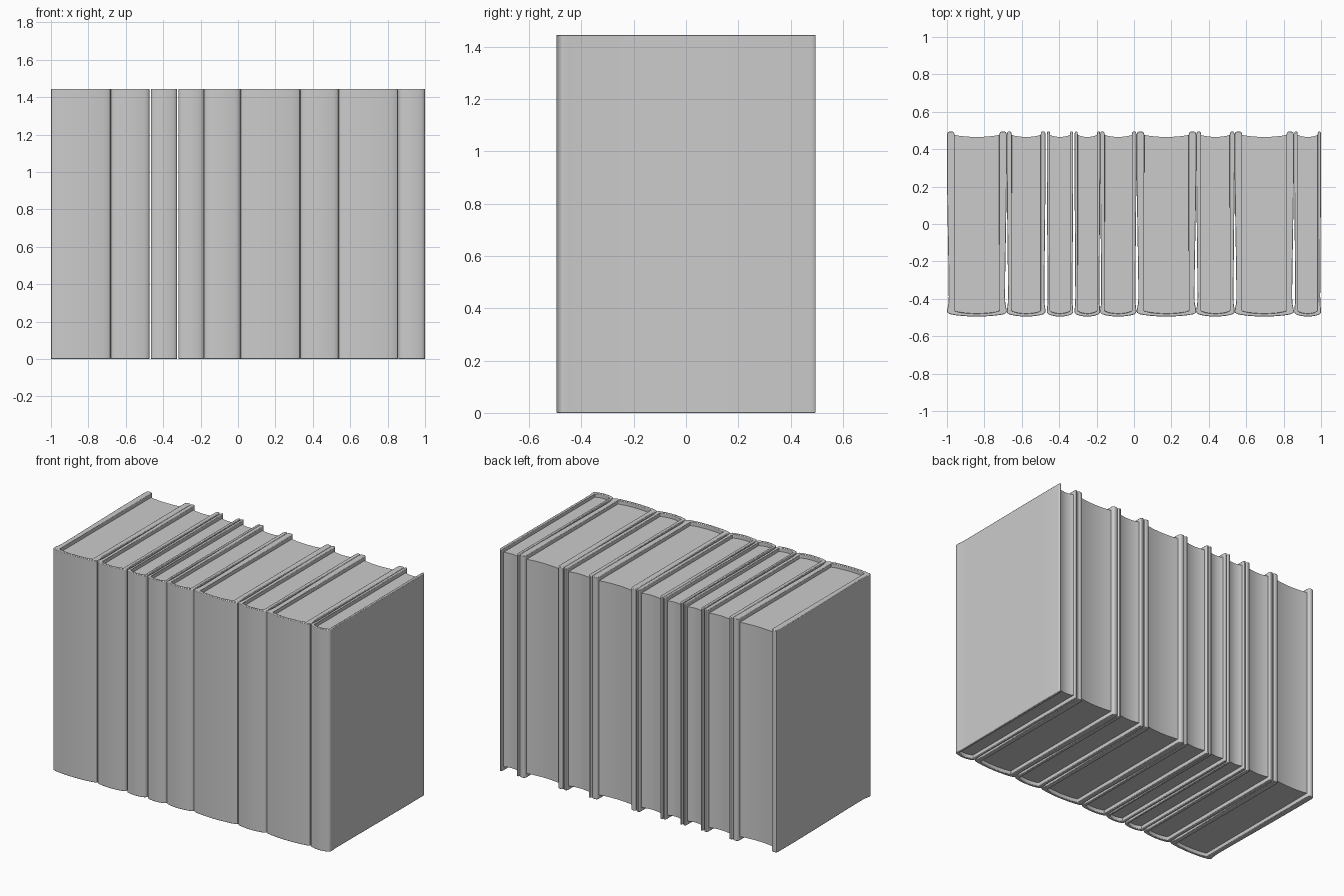
import bpy, bmesh

if "Cube" in bpy.data.objects:
    bpy.data.objects.remove(bpy.data.objects["Cube"])

HEIGHT = 1.445
RECESS = 0.025  # page block set in from cover at top and bottom

# left and right limits of each book along the row
BOOKS = [(-1.0, -0.68), (-0.68, -0.473), (-0.466, -0.325), (-0.318, -0.181),
         (-0.181, 0.013), (0.014, 0.333), (0.333, 0.538), (0.538, 0.855), (0.857, 1.0)]

# right half of the cover section (x as a fraction of book width, y in units):
# rounded spine, hinge hollow, board, rounded fore edge, back along the inside
COVER = [(0, -0.495), (0.13, -0.494), (0.26, -0.491), (0.37, -0.487), (0.45, -0.482),
         (0.49, -0.475), (0.5, -0.466), (0.492, -0.45), (0.475, -0.425), (0.47, -0.39),
         (0.474, -0.25), (0.485, -0.05), (0.495, 0.15), (0.5, 0.3), (0.5, 0.478),
         (0.488, 0.49), (0.46, 0.495), (0.41, 0.495), (0.385, 0.49), (0.372, 0.478),
         (0.372, 0.3), (0.375, -0.465), (0.26, -0.473), (0.13, -0.477), (0, -0.479)]

# right half of the page block section: convex at the spine, concave at the fore edge
PAGES = [(0, -0.484), (0.2, -0.48), (0.4, -0.47), (0.42, 0.478), (0.372, 0.476),
         (0.28, 0.471), (0.19, 0.468), (0.1, 0.466), (0, 0.465)]


def extrude_section(name, half, x0, x1, z0, z1, bevel=0):
    """Mirror a half section, stretch it to the book width and extrude it upward."""
    mid, w = (x0 + x1) / 2, x1 - x0
    section = half + [(-x, y) for x, y in reversed(half) if x > 0]
    bm = bmesh.new()
    face = bm.faces.new([bm.verts.new((mid + x * w, y, z0)) for x, y in section])
    top = bmesh.ops.extrude_face_region(bm, geom=[face], use_keep_orig=True)["geom"]
    bmesh.ops.translate(bm, vec=(0, 0, z1 - z0),
                        verts=[g for g in top if isinstance(g, bmesh.types.BMVert)])
    bmesh.ops.recalc_face_normals(bm, faces=bm.faces[:])
    mesh = bpy.data.meshes.new(name)
    bm.to_mesh(mesh)
    bm.free()
    obj = bpy.data.objects.new(name, mesh)
    bpy.context.collection.objects.link(obj)
    if bevel:
        mod = obj.modifiers.new("soft_edges", 'BEVEL')
        mod.width, mod.segments = bevel, 2
        mod.limit_method, mod.angle_limit = 'ANGLE', 1.2
    bpy.ops.object.select_all(action='DESELECT')
    obj.select_set(True)
    bpy.context.view_layer.objects.active = obj
    bpy.ops.object.shade_smooth_by_angle(angle=0.7)
    return obj


# row of books: each a wrapped cover around a page block
for i, (x0, x1) in enumerate(BOOKS, 1):
    cover = extrude_section(f"book_{i}_cover", COVER, x0, x1, 0, HEIGHT, bevel=0.003)
    pages = extrude_section(f"book_{i}_pages", PAGES, x0, x1, RECESS, HEIGHT - RECESS)
    pages.parent = cover
